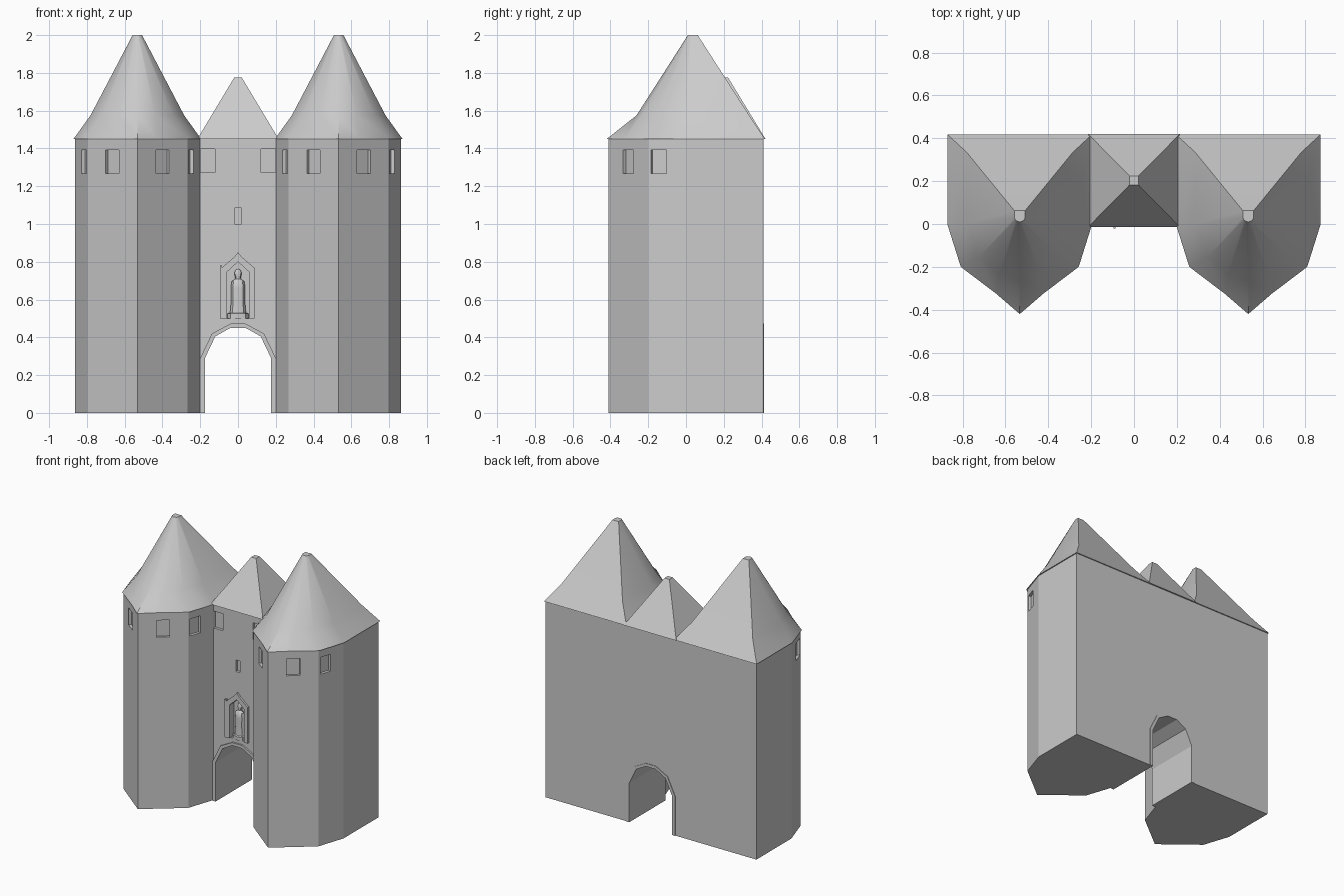
import bpy, bmesh, math
from mathutils import Matrix, Vector

if "Cube" in bpy.data.objects:
    bpy.data.objects.remove(bpy.data.objects["Cube"])

EAVE = 1.45   # height of the wall tops
CX = 0.533    # tower centre line


def finish(name, bm, smooth=None):
    bmesh.ops.recalc_face_normals(bm, faces=bm.faces)
    me = bpy.data.meshes.new(name)
    bm.to_mesh(me)
    bm.free()
    ob = bpy.data.objects.new(name, me)
    bpy.context.collection.objects.link(ob)
    if smooth:
        bpy.ops.object.select_all(action='DESELECT')
        bpy.context.view_layer.objects.active = ob
        ob.select_set(True)
        bpy.ops.object.shade_smooth_by_angle(angle=math.radians(smooth))
    return ob


def loft(bm, rings):
    """Closed solid through rings of equal length."""
    vs = [[bm.verts.new(p) for p in r] for r in rings]
    n = len(vs[0])
    for a, b in zip(vs, vs[1:]):
        for i in range(n):
            j = (i + 1) % n
            bm.faces.new((a[i], a[j], b[j], b[i]))
    bm.faces.new(vs[0])
    bm.faces.new(vs[-1])


def prism_y(bm, outline, y0, y1):
    """Extrude an x-z outline along y."""
    loft(bm, [[(x, y, z) for x, z in outline] for y in (y0, y1)])


def box(bm, centre, size, angle=0):
    m = Matrix.Translation(centre) @ Matrix.Rotation(angle, 4, 'Z') @ Matrix.Diagonal((*size, 1))
    bmesh.ops.create_cube(bm, size=1, matrix=m)


def mirrored(half):
    """Complete a symmetric outline given from its right end to its middle."""
    return half + [(-x, y) for x, y in reversed(half) if x > 1e-6]


def arch(w, grow):
    return mirrored([(w, 0), (w, 0.29), (0.12 + grow * 0.8, 0.405 + grow * 0.7), (0.04, 0.45 + grow)])


def band(bm, outer, inner, y0, y1):
    """Open-ended arched frame between two outlines."""
    prism_y(bm, outer + inner[::-1], y0, y1)


# Walls: two faceted towers and the gate wall in one footprint
tower = [(0.2, 0), (0.267, -0.2), (CX, -0.41), (0.797, -0.2), (0.863, 0), (0.863, 0.41)]
foot = tower + [(-x, y) for x, y in reversed(tower)]
bm = bmesh.new()
loft(bm, [[(x, y, z) for x, y in foot] for z in (0, EAVE)])
walls = finish("gatehouse_walls", bm)

# Openings: passage, niche, slit and shallow window recesses
bm = bmesh.new()
prism_y(bm, arch(0.187, 0.012), -0.2, 0.6)
niche_in = mirrored([(0.06, 0.5), (0.06, 0.745), (0, 0.8)])
prism_y(bm, niche_in, -0.05, 0.04)
box(bm, (0, 0, 1.042), (0.036, 0.04, 0.086))
for s in (-1, 1):
    box(bm, (s * 0.16, 0, 1.335), (0.078, 0.04, 0.125))
    for a, b, t, w in ((0, 1, 0.72, 0.085), (1, 2, 0.5, 0.09), (2, 3, 0.5, 0.09), (3, 4, 0.28, 0.085)):
        p = Vector(tower[a]).lerp(Vector(tower[b]), t)
        d = Vector(tower[b]) - Vector(tower[a])
        box(bm, (s * p.x, p.y, 1.33), (w, 0.04, 0.125), s * math.atan2(d.y, d.x))
cutter = finish("opening_cutter", bm)
cutter.hide_render = True
mod = walls.modifiers.new("openings", 'BOOLEAN')
mod.operation = 'DIFFERENCE'
mod.solver = 'EXACT'
mod.object = cutter
bpy.context.view_layer.objects.active = walls
bpy.ops.object.modifier_apply(modifier=mod.name)
bpy.data.objects.remove(cutter)

# Passage lining with a slightly proud edge
bm = bmesh.new()
band(bm, arch(0.2, 0.022), arch(0.175, 0), -0.012, 0.414)
finish("arch_frame", bm)

# Niche frame with a pointed gable and finial
bm = bmesh.new()
niche_out = mirrored([(0.088, 0.5), (0.088, 0.767), (0.02, 0.825), (0, 0.85)])
band(bm, niche_out, niche_in, -0.015, 0.01)
box(bm, (-0.091, 0, 0.64), (0.01, 0.04, 0.28))
finish("niche_frame", bm)

# Figure in the niche: pedestal, robe, shoulders, head
bm = bmesh.new()
profile = [(0.056, 0.5), (0.056, 0.525), (0.042, 0.53), (0.036, 0.6), (0.038, 0.66),
           (0.034, 0.695), (0.014, 0.71), (0.018, 0.73), (0.017, 0.75), (0.006, 0.763)]
loft(bm, [[(r * math.cos(k * math.pi / 4), 0.022 + 0.6 * r * math.sin(k * math.pi / 4), z)
           for k in range(8)] for r, z in profile])
finish("niche_figure", bm, 40)

# Tower roofs: rounded flared front, flat hipped back
rings = [
    (EAVE, [(0.338, 0.418), (0.338, 0), (0.275, -0.2), (0.11, -0.325), (0, -0.42)]),
    (1.575, [(0.248, 0.335), (0.248, 0), (0.19, -0.155), (0.095, -0.235), (0, -0.262)]),
    (2.0, [(0.025, 0.062), (0.025, 0.03), (0.02, 0.018), (0.01, 0.012), (0, 0.01)]),
]
for side, s in (("left", -1), ("right", 1)):
    bm = bmesh.new()
    loft(bm, [[(s * CX + x, y, z) for x, y in mirrored(half)] for z, half in rings])
    finish(side + "_tower_roof", bm, 40)

# Small pyramid roof over the gate
bm = bmesh.new()
loft(bm, [[(sx * r, 0.203 + sy * q, z) for sx, sy in ((1, 1), (-1, 1), (-1, -1), (1, -1))]
          for r, q, z in ((0.215, 0.218, EAVE), (0.02, 0.02, 1.775))])
finish("gate_roof", bm)
